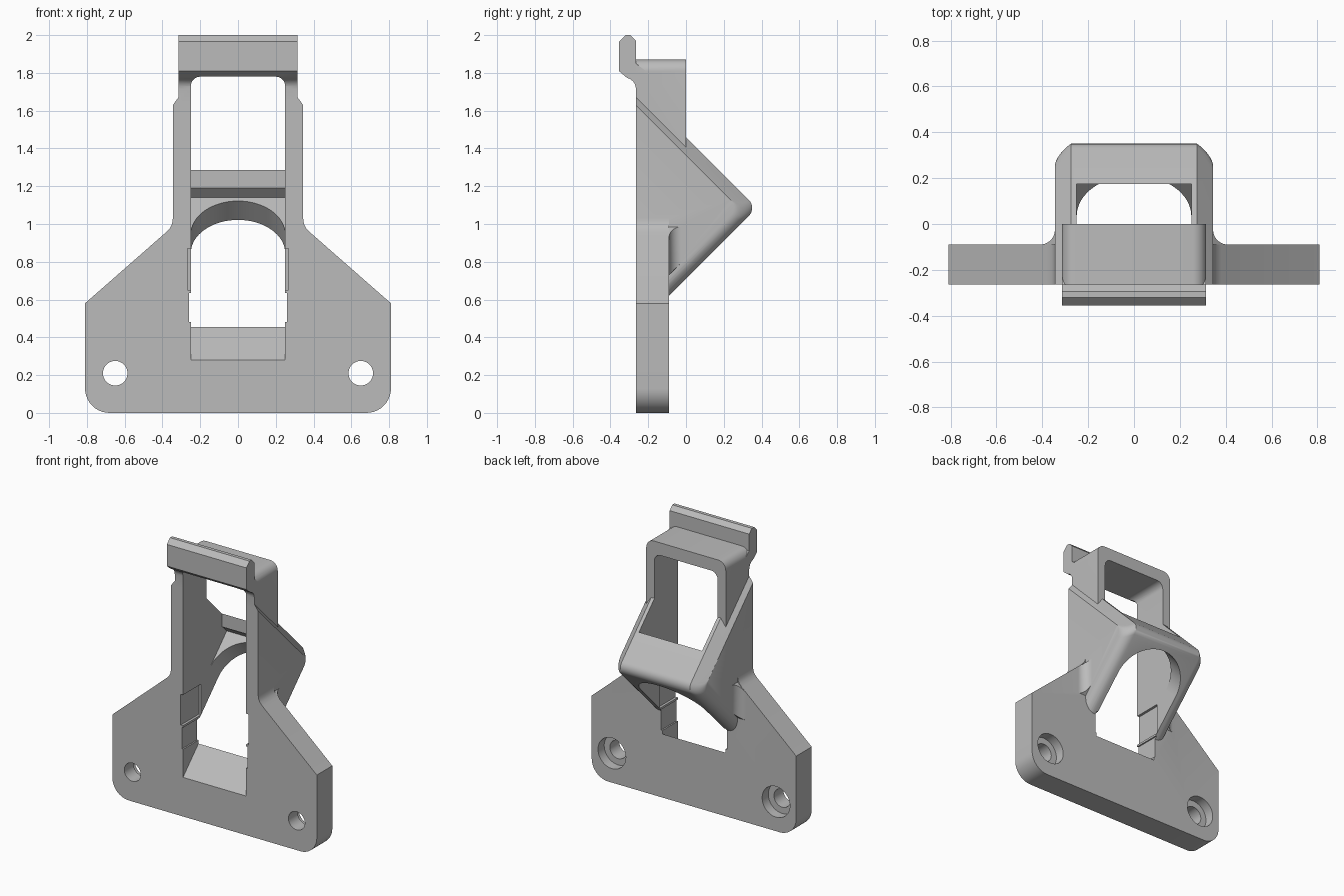
import bpy, bmesh
from math import sin, cos, pi, sqrt
from mathutils import Vector, Matrix

cube = bpy.data.objects.get("Cube")
if cube:
    bpy.data.objects.remove(cube)

grey = bpy.data.materials.new("plain grey")
grey.use_nodes = True
COLOUR = (0.5, 0.5, 0.5, 1)
grey.diffuse_color = COLOUR
grey.node_tree.nodes["Principled BSDF"].inputs["Base Color"].default_value = COLOUR

FRONT, PLATE_BACK = -0.265, -0.09
WALL, OPEN = 0.345, 0.25          # outer and inner half widths


def finish(name, bm):
    bmesh.ops.recalc_face_normals(bm, faces=bm.faces[:])
    mesh = bpy.data.meshes.new(name)
    bm.to_mesh(mesh)
    bm.free()
    mesh.materials.append(grey)
    ob = bpy.data.objects.new(name, mesh)
    bpy.context.collection.objects.link(ob)
    return ob


def prism(name, pts, axis, lo, hi, round_edge=None, radius=0.0):
    """Extrude a 2D outline along x (points are y,z) or y (points are x,z)."""
    bm = bmesh.new()
    place = (lambda a, b: (lo, a, b)) if axis == "x" else (lambda a, b: (a, lo, b))
    face = bm.faces.new([bm.verts.new(place(a, b)) for a, b in pts])
    out = bmesh.ops.extrude_face_region(bm, geom=[face])
    step = Vector((hi - lo, 0, 0)) if axis == "x" else Vector((0, hi - lo, 0))
    bmesh.ops.translate(bm, vec=step, verts=[v for v in out["geom"] if isinstance(v, bmesh.types.BMVert)])
    if round_edge:
        edges = [e for e in bm.edges if round_edge(*e.verts)]
        bmesh.ops.bevel(bm, geom=edges, offset=radius, segments=8, profile=0.5, affect="EDGES")
    return finish(name, bm)


def box(name, x0, x1, y0, y1, z0, z1, **kw):
    return prism(name, [(x0, z0), (x1, z0), (x1, z1), (x0, z1)], "y", y0, y1, **kw)


def rod(name, centre, direction, radius, length):
    bm = bmesh.new()
    turn = Vector(direction).to_track_quat("Z", "Y").to_matrix().to_4x4()
    bmesh.ops.create_cone(bm, cap_ends=True, segments=64, radius1=radius, radius2=radius,
                          depth=length, matrix=Matrix.Translation(centre) @ turn)
    return finish(name, bm)


def combine(target, tool, operation):
    mod = target.modifiers.new(operation, "BOOLEAN")
    mod.operation, mod.solver, mod.object = operation, "EXACT", tool
    bpy.context.view_layer.objects.active = target
    bpy.ops.object.modifier_apply(modifier=mod.name)
    bpy.data.objects.remove(tool)


def along_y_at(height):
    return lambda a, b: abs(a.co.x - b.co.x) < 1e-4 and min(a.co.z, b.co.z) > height


# Mounting plate with rounded lower corners and sloping shoulders
R = 0.13
half = [(0.81 - R + R * sin(t), R - R * cos(t)) for t in [pi / 2 * i / 10 for i in range(11)]]
half += [(0.81, 0.58), (0.38, 0.957), (0.36, 0.978), (0.349, 1.0), (WALL, 1.03)]
plate = prism("mounting_bracket", half + [(-x, z) for x, z in reversed(half)], "y", FRONT, PLATE_BACK)

# Wedge hood: roof falls at 45 degrees, underside rises at 45 degrees
bm = bmesh.new()
EDGE, TIP = 0.07, 0.06
for i in range(9):
    a = pi / 2 * i / 8
    x = WALL - EDGE * (1 - sin(a))
    roof = 1.365 + 0.095 * (x - WALL + EDGE) / -EDGE + 0.095
    under = 0.71 + EDGE * (1 - cos(a)) * sqrt(2)
    yc, zc = (roof - under) / 2 - TIP * sqrt(2), (roof + under) / 2
    outline = [(FRONT, under + FRONT), (FRONT, roof - FRONT)]
    outline += [(yc + TIP * cos(t), zc + TIP * sin(t)) for t in [pi / 4 * k / 4 for k in range(-4, 5)]]
    for y, z in outline:
        for side in (-1, 1):
            bm.verts.new((side * x, y, z))
hull = bmesh.ops.convex_hull(bm, input=bm.verts[:])
loose = [v for v in bm.verts if not v.link_faces]
bmesh.ops.delete(bm, geom=loose, context="VERTS")
combine(plate, finish("wedge_hood", bm), "UNION")

# Upper frame with rounded top edges
combine(plate, box("upper_frame", -0.315, 0.315, FRONT, 0, 1.2, 1.87,
                   round_edge=along_y_at(1.8), radius=0.06), "UNION")

# Hook lip along the top front, with a concave underside
lip = [(-0.2, 1.8), (FRONT, 1.85), (FRONT, 1.97), (-0.295, 2.0), (-0.32, 2.0), (-0.355, 1.965),
       (-0.355, 1.81), (-0.32, 1.78)]
lip += [(-0.325 + 0.06 * sin(t), 1.715 + 0.06 * cos(t)) for t in [pi / 2 * i / 6 for i in range(1, 7)]]
lip += [(-0.2, 1.7)]
combine(plate, prism("hook_lip", lip, "x", -0.315, 0.315), "UNION")

# Concave fillets where the hood sides meet the plate
F = 0.065
for side in (-1, 1):
    bm = bmesh.new()
    curve = [(WALL + F - F * cos(t), PLATE_BACK + F - F * sin(t)) for t in [pi / 2 * i / 8 for i in range(9)]]
    loop = [(WALL - 0.03, PLATE_BACK + F)] + curve + [(WALL + F, -0.12), (WALL - 0.03, -0.12)]
    low, top = [], []
    for x, y in loop:
        low.append(bm.verts.new((side * x, y, 0.82 + y)))
        top.append(bm.verts.new((side * x, y, 0.985 - 0.87 * (x - WALL))))
    n = len(loop)
    bm.faces.new(low)
    bm.faces.new(top)
    for i in range(n):
        bm.faces.new((low[i], low[(i + 1) % n], top[(i + 1) % n], top[i]))
    combine(plate, finish("side_fillet", bm), "UNION")

# Central opening: sloped sill, inner ledge, roof slot and upper window
cavity = [(-0.4, 0.145), (0.2175, 0.7625), (0.035, 0.945), (0.23, 1.14), (0.18, 1.19),
          (0.175, 1.19), (0.175, 1.78), (-0.4, 1.78)]
combine(plate, prism("opening_cutter", cavity, "x", -OPEN, OPEN,
                     round_edge=along_y_at(1.7), radius=0.05), "DIFFERENCE")

# Arched end of the opening through the sloping underside
combine(plate, rod("arch_cutter", (0, 0.135, 0.845), (0, 1, -1), OPEN, 0.36), "DIFFERENCE")

for side in (-1, 1):
    # Shallow latch notches in the opening's side walls
    for depth, z0, z1 in ((0.268, 0.65, 0.87), (0.26, 0.48, 0.635)):
        x0, x1 = sorted((side * 0.2, side * depth))
        combine(plate, box("notch_cutter", x0, x1, -0.3, -0.06, z0, z1), "DIFFERENCE")
    # Screw holes with counterbores at the back
    combine(plate, rod("screw_cutter", (side * 0.65, -0.2, 0.21), (0, 1, 0), 0.065, 0.4), "DIFFERENCE")
    combine(plate, rod("counterbore_cutter", (side * 0.65, -0.07, 0.21), (0, 1, 0), 0.11, 0.18), "DIFFERENCE")

# Soft shading on rounded areas only
bpy.ops.object.select_all(action="DESELECT")
plate.select_set(True)
bpy.context.view_layer.objects.active = plate
bpy.ops.object.shade_smooth_by_angle(angle=pi / 7)
